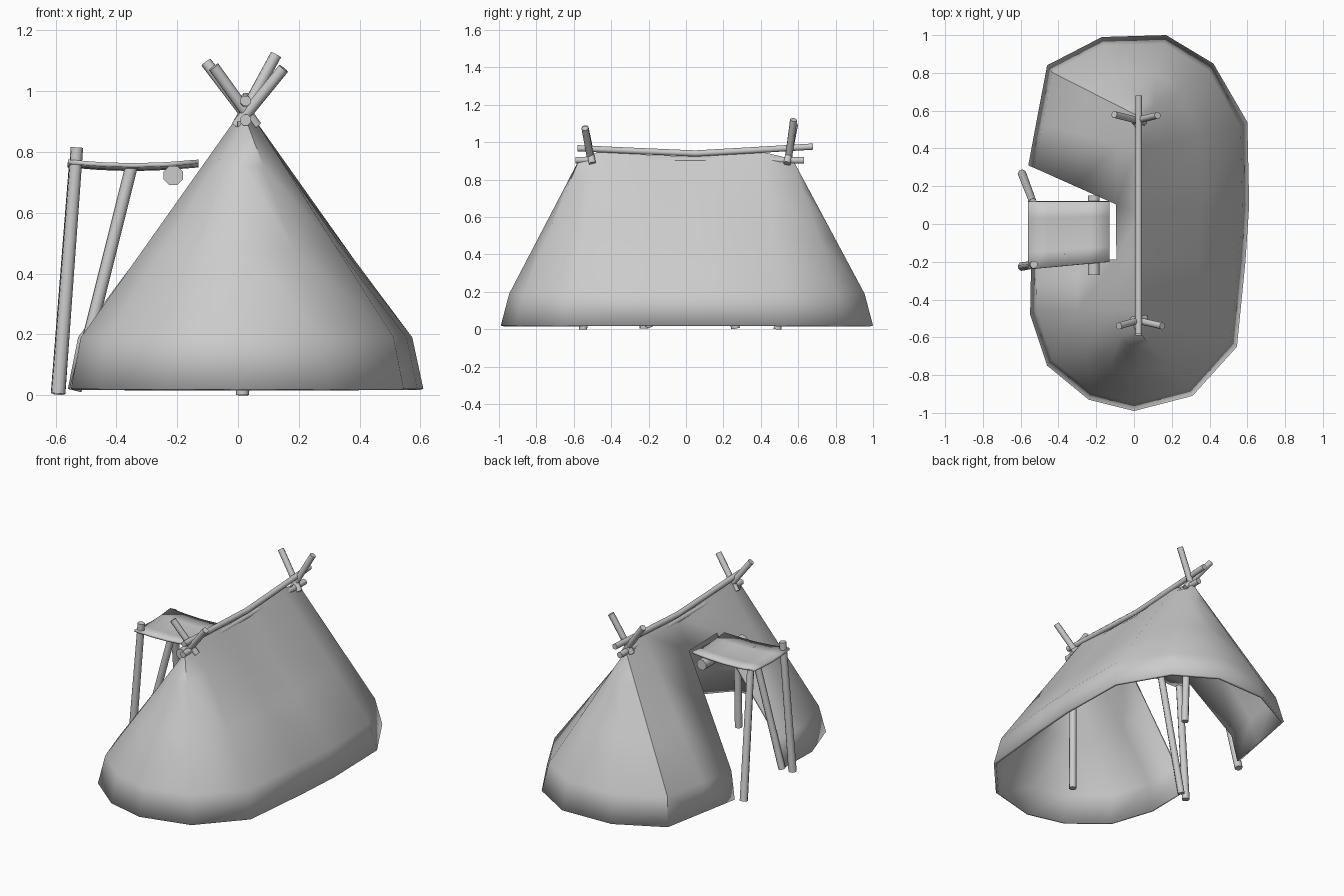
import bpy, bmesh, math
from mathutils import Vector

if "Cube" in bpy.data.objects:
    bpy.data.objects.remove(bpy.data.objects["Cube"])


def make_object(name, bm, angle=None):
    bmesh.ops.recalc_face_normals(bm, faces=bm.faces)
    me = bpy.data.meshes.new(name)
    bm.to_mesh(me)
    bm.free()
    ob = bpy.data.objects.new(name, me)
    bpy.context.collection.objects.link(ob)
    if angle:
        bpy.ops.object.select_all(action='DESELECT')
        ob.select_set(True)
        bpy.context.view_layer.objects.active = ob
        bpy.ops.object.shade_smooth_by_angle(angle=math.radians(angle))
    return ob


def pole(name, pts, r, r2=None, sides=8):
    """Faceted pole swept through a few points, tapering from r to r2."""
    pts = [Vector(p) for p in pts]
    r2 = r if r2 is None else r2
    q = (pts[-1] - pts[0]).to_track_quat('Z', 'Y')
    bm = bmesh.new()
    rings = []
    for i, p in enumerate(pts):
        rad = r + (r2 - r) * i / (len(pts) - 1)
        rings.append([bm.verts.new(p + q @ Vector((
            rad * math.cos(math.tau * (k + .5) / sides),
            rad * math.sin(math.tau * (k + .5) / sides), 0))) for k in range(sides)])
    for a, b in zip(rings, rings[1:]):
        for k in range(sides):
            n = (k + 1) % sides
            bm.faces.new((a[k], a[n], b[n], b[k]))
    bm.faces.new(rings[0])
    bm.faces.new(rings[-1])
    return make_object(name, bm, 50)


# Tent cover: base outline (x, y) and the ridge station each column rises to
outline = [(-.56, .31, .05), (-.515, .55, .40), (-.46, .84, .57), (-.17, .99, .57),
           (.17, 1.0, .57), (.42, .85, .57), (.60, .54, .40), (.61, .10, .05),
           (.59, -.2, -.18), (.545, -.65, -.45), (.31, -.91, -.57), (0, -.99, -.57),
           (-.24, -.93, -.57), (-.46, -.75, -.57), (-.55, -.48, -.45), (-.545, -.22, -.18)]
ridge_z = {.57: .91, .40: .95, .05: .925, -.18: .93, -.45: .955, -.57: .91}
ridge_x = .025
bm = bmesh.new()
cols = []
for x, y, s in outline:
    low = Vector((x * .94, y * .955, .19))
    top = Vector((ridge_x, s, ridge_z[s]))
    rows = [Vector((x, y, .02)), low] + [low.lerp(top, f) for f in (.4, .78, 1)]
    cols.append([bm.verts.new(p) for p in rows])
for a, b in zip(cols, cols[1:]):
    for i in range(4):
        bm.faces.new((a[i], b[i], b[i + 1], a[i + 1]))
# strip above the doorway
a, b = cols[-1], cols[0]
bm.faces.new((a[3], b[3], b[4], a[4]))
bmesh.ops.remove_doubles(bm, verts=bm.verts, dist=.0005)
bmesh.ops.dissolve_degenerate(bm, edges=bm.edges, dist=.0005)
cover = make_object("tent_cover", bm, 40)
# make sure the normals face outward before thickening inward
me = cover.data
if sum(p.normal.dot(p.center - Vector((0, 0, .3))) for p in me.polygons) < 0:
    me.flip_normals()
mod = cover.modifiers.new("thickness", 'SOLIDIFY')
mod.thickness = .016
mod.offset = -1

# Door awning: sagging cloth sheet
bm = bmesh.new()
rows = []
for i in range(5):
    t = i / 4
    x = -.56 + .43 * t
    sag = .012 * math.sin(math.pi * t)
    y0, y1 = -.24 + .04 * t, .12
    rows.append([bm.verts.new((x, y0 + (y1 - y0) * j / 4,
                 .768 - sag - .012 * math.sin(math.pi * j / 4))) for j in range(5)])
for a, b in zip(rows, rows[1:]):
    for j in range(4):
        bm.faces.new((a[j], b[j], b[j + 1], a[j + 1]))
awning = make_object("door_awning", bm, 40)
mod = awning.modifiers.new("thickness", 'SOLIDIFY')
mod.thickness = .014
mod.offset = 0

# Ridge poles: sagging one above the cover, straight one below
pole("outer_ridge_pole", [(.025, -.58, .968), (.025, -.3, .955), (.025, .05, .94),
                          (.025, .35, .957), (.025, .68, .977)], .018)
pole("inner_ridge_pole", [(.025, -.59, .905), (.025, .63, .903)], .019)

# Crossed pole tips at both ends
tips = [("front_cross_pole_a", (-.005, -.505, .885), (.15, -.54, 1.075)),
        ("front_cross_pole_b", (.06, -.50, .885), (-.08, -.54, 1.08)),
        ("back_cross_pole_a", (0, .545, .89), (.125, .575, 1.12)),
        ("back_cross_pole_b", (.055, .54, .885), (-.105, .58, 1.095))]
for name, p, q in tips:
    pole(name, [p, q], .019)

# Upright posts inside the tent
pole("front_post", [(.015, -.55, 0), (.02, -.54, .90)], .022)
pole("back_post", [(.015, .49, 0), (.02, .53, .90)], .022)

# Awning legs, brace and crossbar
pole("awning_front_leg", [(-.592, -.225, .005), (-.53, -.215, .815)], .024, .021)
pole("awning_back_leg", [(-.592, .265, .005), (-.535, .115, .765)], .024, .021)
pole("awning_brace", [(-.535, -.20, .015), (-.35, -.17, .755)], .021)
pole("awning_crossbar", [(-.213, -.27, .722), (-.213, .15, .722)], .034)
